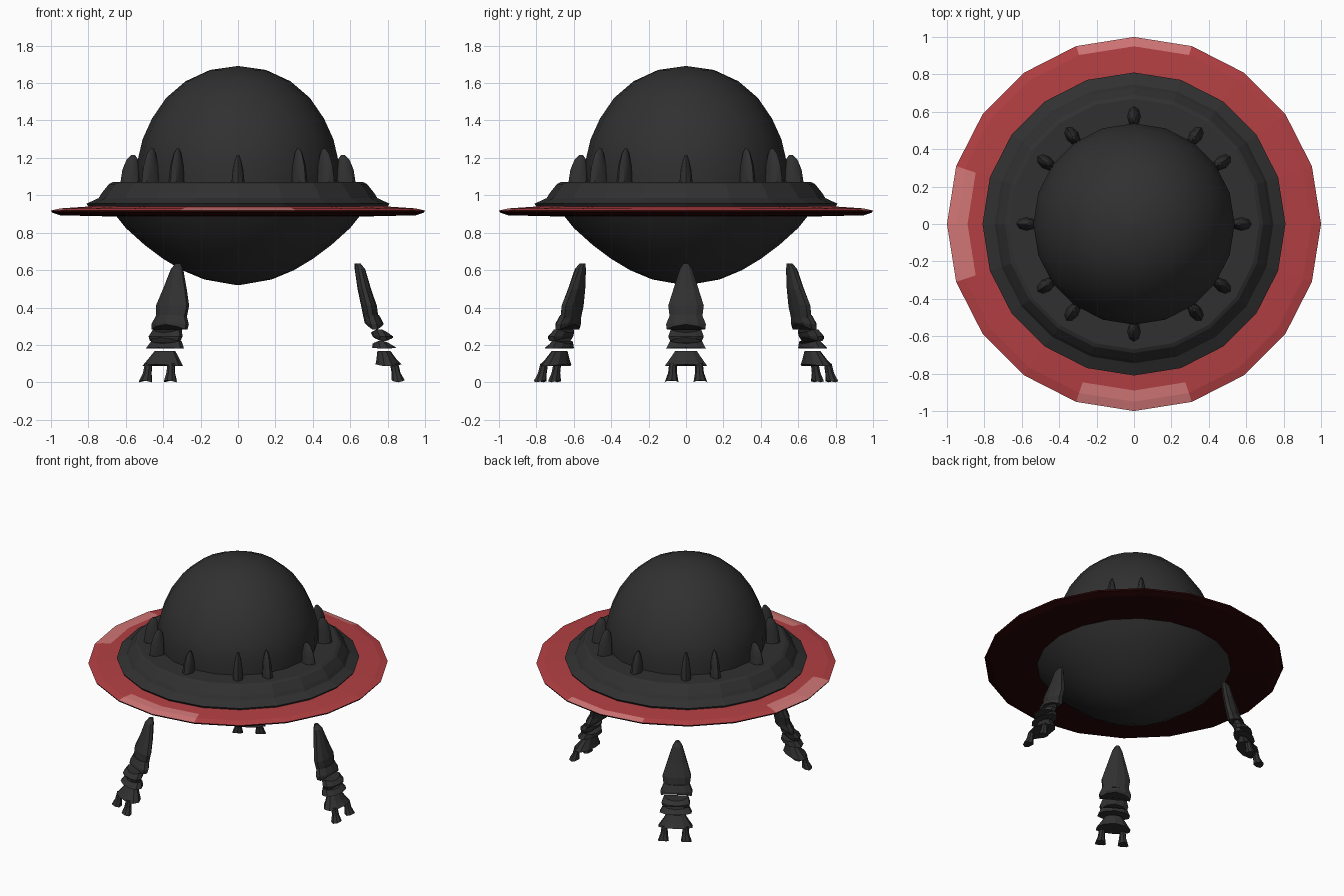
import bpy, bmesh, math
from math import sin, cos, pi, radians

if "Cube" in bpy.data.objects:
    bpy.data.objects.remove(bpy.data.objects["Cube"])


def material(name, rgb):
    m = bpy.data.materials.new(name)
    m.diffuse_color = (*rgb, 1)
    m.use_nodes = True
    m.node_tree.nodes["Principled BSDF"].inputs["Base Color"].default_value = m.diffuse_color
    return m


GREY = material("charcoal", (0.03, 0.03, 0.03))
RED = material("red", (0.45, 0.05, 0.056))
PINK = material("pale red", (0.64, 0.18, 0.18))
DARK = material("dark red", (0.022, 0.0015, 0.0015))


def finish(name, bm, mats, smooth=None):
    bmesh.ops.recalc_face_normals(bm, faces=bm.faces)
    me = bpy.data.meshes.new(name)
    bm.to_mesh(me)
    bm.free()
    for m in mats:
        me.materials.append(m)
    ob = bpy.data.objects.new(name, me)
    bpy.context.collection.objects.link(ob)
    if smooth:
        bpy.ops.object.select_all(action='DESELECT')
        ob.select_set(True)
        bpy.context.view_layer.objects.active = ob
        bpy.ops.object.shade_smooth_by_angle(angle=radians(smooth))
    return ob


def skin(bm, rings):
    """Bridge rings of verts and cap both ends."""
    n = len(rings[0])
    for a, b in zip(rings, rings[1:]):
        for i in range(n):
            j = (i + 1) % n
            bm.faces.new((a[i], a[j], b[j], b[i]))
    bm.faces.new(rings[0])
    bm.faces.new(rings[-1])


def lathe(name, profile, mats, n=20, smooth=None, rule=None):
    bm = bmesh.new()
    rings = [[bm.verts.new((r * cos(2 * pi * i / n), r * sin(2 * pi * i / n), z))
              for i in range(n)] for r, z in profile]
    skin(bm, rings)
    bmesh.ops.recalc_face_normals(bm, faces=bm.faces)
    if rule:
        for f in bm.faces:
            f.material_index = rule(f)
    return finish(name, bm, mats, smooth)


def loft(bm, sections, angle, n=10):
    """Section: radius out, side offset, z, half depth, half width, arch height."""
    ca, sa = cos(angle), sin(angle)
    rings = []
    for r, t, z, ar, at, arch in sections:
        ring = []
        for i in range(n):
            u = 2 * pi * i / n
            rr, tt = r + ar * cos(u), t + at * sin(u)
            ring.append(bm.verts.new((rr * ca - tt * sa, rr * sa + tt * ca,
                                      z + arch * cos(u) ** 2)))
        rings.append(ring)
    skin(bm, rings)


# Hull: dome, collar and bowl
lathe("dome", [(0.53, 1.04), (0.538, 1.18), (0.51, 1.30), (0.46, 1.41),
               (0.385, 1.52), (0.28, 1.61), (0.15, 1.67), (0.01, 1.69)], [GREY], smooth=20)
lathe("collar", [(0.74, 0.925), (0.80, 0.94), (0.81, 0.955), (0.745, 0.985),
                 (0.73, 1.01), (0.69, 1.06), (0.67, 1.07), (0.50, 1.07)], [GREY])
lathe("lower_bowl", [(0.66, 0.90), (0.60, 0.825), (0.50, 0.735), (0.40, 0.66),
                     (0.30, 0.60), (0.18, 0.55), (0.01, 0.52)], [GREY], smooth=30)


# Red disc: dark underside, pale patches on three sides of the rim
def disc_colour(f):
    c = f.calc_center_median()
    r = math.hypot(c.x, c.y)
    a = math.degrees(math.atan2(c.y, c.x)) % 360
    if f.normal.z < -0.3:
        return 2
    if f.normal.z > 0.3:
        if r > 0.89 and min(abs(a - 180), abs(a - 270)) < 18:
            return 1
        if r > 0.95 and abs(a - 90) < 18:
            return 1
    return 0


lathe("rim_disc", [(0.60, 0.885), (0.95, 0.893), (0.995, 0.908), (1.0, 0.918),
                   (0.95, 0.93), (0.89, 0.934), (0.80, 0.94), (0.60, 0.94)],
      [RED, PINK, DARK], rule=disc_colour)

# Twelve pointed fins around the dome
bm = bmesh.new()
for quarter in range(4):
    for deg, top in ((0, 1.215), (35, 1.25), (55, 1.25)):
        h = top - 1.06
        loft(bm, [(0.575, 0, 1.06, 0.055, 0.036, 0),
                  (0.570, 0, 1.06 + 0.5 * h, 0.048, 0.028, 0),
                  (0.565, 0, 1.06 + 0.85 * h, 0.030, 0.016, 0),
                  (0.560, 0, top, 0.010, 0.006, 0)],
             radians(90 * quarter + deg), 8)
finish("dome_fins", bm, [GREY], 40)

# Three segmented claw legs
for name, deg in (("right_leg", 0), ("back_left_leg", 120), ("front_left_leg", 240)):
    a = radians(deg)
    bm = bmesh.new()
    # horn shaped upper leg
    loft(bm, [(0.640, 0, 0.635, 0.016, 0.015, 0), (0.652, 0, 0.605, 0.028, 0.035, 0),
              (0.675, 0, 0.50, 0.036, 0.07, 0), (0.700, 0, 0.41, 0.042, 0.10, 0),
              (0.712, 0, 0.34, 0.040, 0.09, 0)], a)
    # overlapping plates
    loft(bm, [(0.712, 0, 0.36, 0.042, 0.09, 0), (0.726, 0, 0.31, 0.05, 0.112, 0.01),
              (0.732, 0, 0.28, 0.046, 0.108, 0.03)], a)
    loft(bm, [(0.755, 0, 0.285, 0.045, 0.085, -0.02), (0.775, 0, 0.245, 0.055, 0.10, 0),
              (0.778, 0, 0.22, 0.052, 0.09, 0.02)], a)
    loft(bm, [(0.765, 0, 0.222, 0.045, 0.09, -0.015), (0.782, 0, 0.18, 0.065, 0.112, 0.005)], a)
    loft(bm, [(0.780, 0, 0.168, 0.035, 0.06, 0), (0.795, 0, 0.12, 0.055, 0.095, 0),
              (0.805, 0, 0.085, 0.07, 0.12, 0.012)], a)
    # two toes
    for side in (-1, 1):
        loft(bm, [(0.835, side * 0.07, 0.10, 0.022, 0.02, 0),
                  (0.845, side * 0.072, 0.05, 0.024, 0.024, 0),
                  (0.856, side * 0.077, 0.0, 0.035, 0.037, 0.012)], a, 8)
    finish(name, bm, [GREY])
